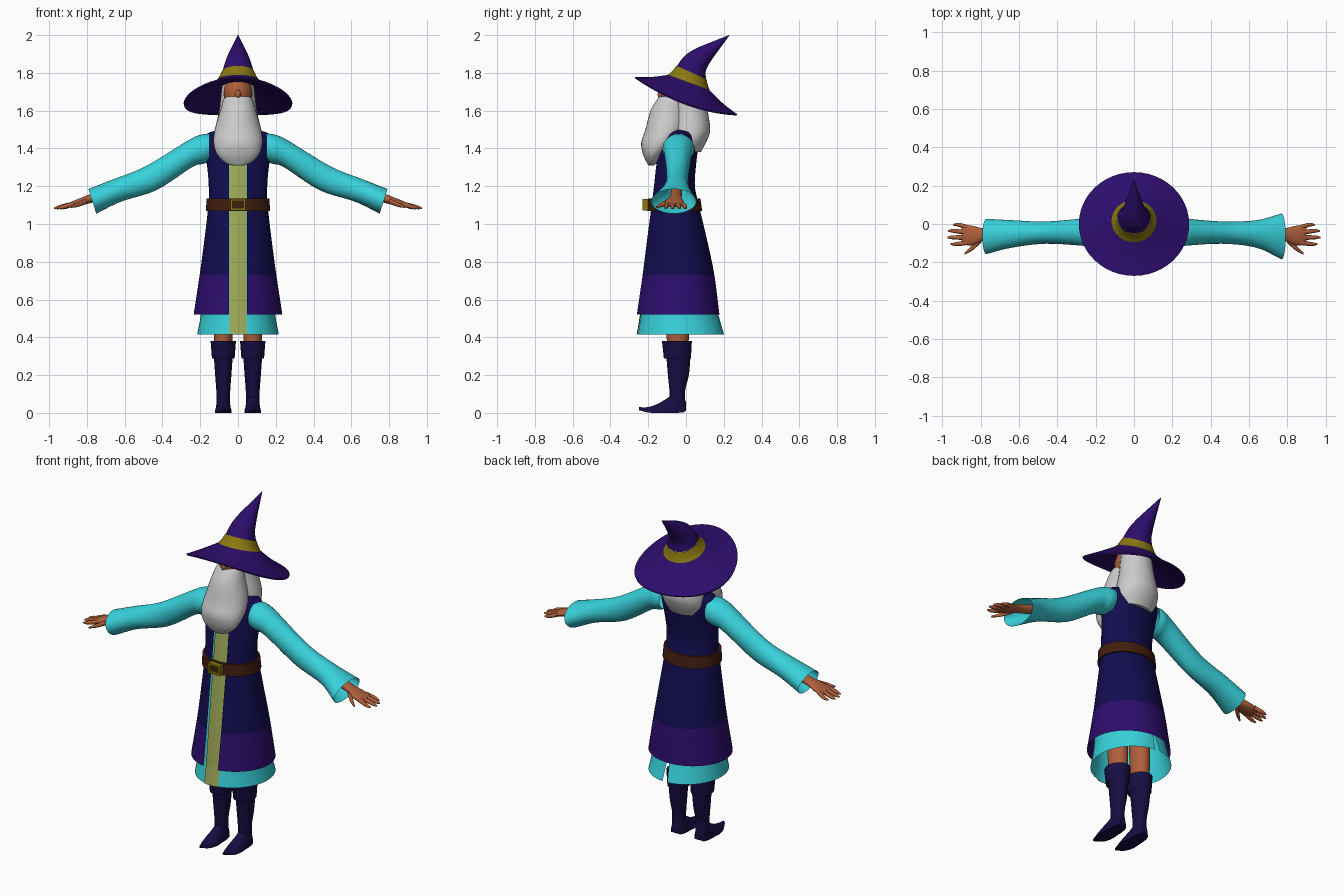
import bpy, bmesh, math
from mathutils import Vector as V

if "Cube" in bpy.data.objects:
    bpy.data.objects.remove(bpy.data.objects["Cube"])

PALETTE = {
    "cyan": (.04, .64, .71), "navy": (.006, .004, .08), "purple": (.026, .004, .15),
    "skin": (.43, .115, .045), "trim": (.35, .40, .10), "gold": (.26, .19, .005),
    "leather": (.053, .013, .005), "boot": (.008, .004, .053), "white": (.75, .75, .75),
}
MATS = {}
for key, rgb in PALETTE.items():
    MATS[key] = bpy.data.materials.new(key)
    MATS[key].diffuse_color = (*rgb, 1)


def smooth_rows(rows, n=5):
    """Catmull-Rom interpolation between rows of numbers."""
    out = []
    for i in range(len(rows) - 1):
        b, c = rows[i], rows[i + 1]
        a = rows[i - 1] if i else [2 * p - q for p, q in zip(b, c)]
        d = rows[i + 2] if i + 2 < len(rows) else [2 * q - p for p, q in zip(b, c)]
        for k in range(n):
            t = k / n
            out.append([.5 * (2 * q + (r - p) * t + (2 * p - 5 * q + 4 * r - s) * t * t
                              + (3 * q - p - 3 * r + s) * t ** 3)
                        for p, q, r, s in zip(a, b, c, d)])
    return out + [list(rows[-1])]


def finish(name, bm, color, angle=40):
    bmesh.ops.recalc_face_normals(bm, faces=bm.faces)
    me = bpy.data.meshes.new(name)
    bm.to_mesh(me)
    bm.free()
    me.shade_smooth()
    me.set_sharp_from_angle(angle=math.radians(angle))
    me.materials.append(MATS[color])
    ob = bpy.data.objects.new(name, me)
    bpy.context.collection.objects.link(ob)
    return ob


def loft(name, rings, color, closed=True, caps=False):
    bm = bmesh.new()
    vs = [[bm.verts.new(p) for p in r] for r in rings]
    n = len(rings[0])
    for a, b in zip(vs, vs[1:]):
        for i in range(n if closed else n - 1):
            j = (i + 1) % n
            bm.faces.new((a[i], a[j], b[j], b[i]))
    if caps:
        bm.faces.new(vs[0])
        bm.faces.new(vs[-1])
    return finish(name, bm, color)


def ring(c, u, v, n=32):
    return [V(c) + V(u) * math.cos(2 * math.pi * i / n) + V(v) * math.sin(2 * math.pi * i / n)
            for i in range(n)]


def level_ring(z, rx, yf, yb, xc=0, n=32):
    return ring((xc, (yf + yb) / 2, z), (rx, 0, 0), (0, (yb - yf) / 2, 0), n)


def arc(z, rx, yf, yb, span, centre, n=48, off=0):
    """Open level arc; span is the half angle, centre 0 = front, pi = back."""
    pts = []
    for i in range(n + 1):
        t = centre + span * (2 * i / n - 1)
        pts.append(V((rx * math.sin(t), (yf + yb) / 2 - (yb - yf) / 2 * math.cos(t) - off, z)))
    return pts


def ball(name, c, r, color):
    bm = bmesh.new()
    bmesh.ops.create_uvsphere(bm, u_segments=32, v_segments=20, radius=1)
    for v in bm.verts:
        v.co = V(c) + V(v.co[i] * r[i] for i in range(3))
    return finish(name, bm, color)


def box(name, c, s, color):
    bm = bmesh.new()
    bmesh.ops.create_cube(bm, size=1)
    for v in bm.verts:
        v.co = V(c) + V(v.co[i] * s[i] for i in range(3))
    return finish(name, bm, color)


# Robe with an open front, and its hem: z, half width, front y, back y
robe = [(.52, .235, -.265, .177), (.73, .203, -.235, .15), (.9, .18, -.214, .115),
        (1.1, .157, -.188, .068), (1.2, .155, -.175, .047), (1.3, .163, -.163, .052),
        (1.4, .178, -.147, .062), (1.46, .178, -.12, .055), (1.485, .15, -.10, .045),
        (1.5, .09, -.08, .03)]
rows = smooth_rows(robe, 6)


def robe_part(name, rws, color):
    loft(name, [arc(z, rx, f, b, math.pi - math.asin(.048 / rx), math.pi)
                for z, rx, f, b in rws], color, closed=False)


robe_part("robe_hem", rows[:7], "purple")
robe_part("robe", rows[6:], "navy")

# Tunic with a small slit at the back; fifth value is the slit half width
tunic = [(.415, .216, -.255, .202, .016), (.52, .197, -.238, .172, .008),
         (.62, .19, -.228, .15, 0), (.9, .165, -.196, .095, 0), (1.1, .145, -.172, .052, 0),
         (1.3, .148, -.148, .04, 0), (1.42, .14, -.125, .035, 0)]
trows = smooth_rows(tunic)
loft("tunic", [arc(z, rx, f, b, math.pi - math.asin(max(w, 0) / rx), 0)
               for z, rx, f, b, w in trows], "cyan", closed=False)
loft("tunic_front_strip", [arc(z, rx, f, b, math.asin(.046 / rx), 0, 8, .006)
                           for z, rx, f, b, w in trows], "trim", closed=False)

# Belt and buckle
belt = [(1.068, .158, -.19, .07), (1.068, .17, -.207, .086), (1.135, .166, -.202, .076),
        (1.135, .153, -.185, .062), (1.068, .158, -.19, .07)]
loft("belt", [level_ring(*r, n=48) for r in belt], "leather")
for z in (1.078, 1.127):
    box("buckle_bar", (0, -.215, z), (.08, .03, .012), "gold")
for x in (-.034, .034):
    box("buckle_side", (x, -.215, 1.1025), (.012, .03, .06), "gold")
box("buckle_centre", (0, -.207, 1.1025), (.06, .02, .04), "leather")

# Head, hair and beard
ball("head", (0, -.035, 1.69), (.076, .098, .11), "skin")
ball("nose", (0, -.128, 1.685), (.016, .022, .026), "skin")
hair = [(1.79, .07, -.05, .07), (1.72, .086, -.06, .095), (1.6, .10, -.07, .115),
        (1.5, .122, -.08, .128), (1.44, .125, -.075, .11), (1.38, .09, -.03, .078)]
loft("hair", [level_ring(*r) for r in smooth_rows(hair)], "white", caps=True)
beard = [(1.675, .058, -.14, -.03), (1.66, .076, -.153, -.01), (1.6, .094, -.188, .0),
         (1.5, .123, -.215, .0), (1.43, .13, -.237, -.04), (1.37, .112, -.228, -.11),
         (1.325, .07, -.208, -.15), (1.31, .03, -.198, -.17)]
loft("beard", [level_ring(*r) for r in smooth_rows(beard)], "white", caps=True)


# Hat: centre y, centre z, radius, tilt in degrees, sideways droop
def hat_ring(y, z, r, deg, droop):
    a = math.radians(deg)
    pts = ring((0, y, z), (r, 0, 0), (0, r * math.cos(a), -r * math.sin(a)), 48)
    for p in pts:
        p.z -= droop * (p.x / r) ** 2
    return pts


under = [(.012, 1.72, .09, 20, 0), (.004, 1.69, .19, 20, .015), (0, 1.672, .285, 20, .042)]
upper = [(0, 1.679, .288, 20, .04), (.004, 1.71, .2, 20, .015), (.015, 1.75, .115, 20, 0)]
loft("hat_brim", [hat_ring(*r) for r in smooth_rows(under) + smooth_rows(upper)], "purple")
band = [(.015, 1.75, .117, 20, 0), (.021, 1.773, .101, 21, 0), (.029, 1.802, .087, 24, 0)]
loft("hat_band", [hat_ring(*r) for r in smooth_rows(band)], "gold")
cone = [(.029, 1.802, .084, 24, 0), (.049, 1.85, .069, 36, 0), (.086, 1.888, .054, 46, 0),
        (.134, 1.926, .036, 52, 0), (.23, 2.0, .001, 52, 0)]
loft("hat_cone", [hat_ring(*r) for r in smooth_rows(cone)], "purple", caps=True)


def along_x(name, rws, s, color, n=20):
    """Closed tube running sideways: x, y, z, half depth, half height."""
    loft(name, [ring((s * x, y, z), (0, hy, 0), (0, 0, hz), n)
                for x, y, z, hy, hz in smooth_rows(rws, 4)], color, caps=True)


for s, side in ((1, "right"), (-1, "left")):
    # Sleeve: top x, top z, bottom x, bottom z, centre y, half depth
    cuff = .12 if s > 0 else .092
    sleeve = [(.15, 1.478, .15, 1.33, -.04, .08), (.19, 1.474, .185, 1.318, -.04, .084),
              (.26, 1.445, .245, 1.3, -.042, .073), (.49, 1.305, .43, 1.18, -.045, .058),
              (.66, 1.237, .62, 1.118, -.052, .072), (.792, 1.185, .75, 1.055, -.065, cuff)]
    loft(side + "_sleeve", [ring((s * (a + c) / 2, y, (b + d) / 2), (0, hy, 0),
                                 (s * (a - c) / 2, 0, (b - d) / 2))
                            for a, b, c, d, y, hy in smooth_rows(sleeve)], "cyan")

    # Hand
    along_x(side + "_palm", [(.66, -.05, 1.17, .03, .028), (.78, -.055, 1.135, .032, .024),
                             (.84, -.06, 1.115, .05, .02), (.88, -.058, 1.104, .052, .015),
                             (.9, -.058, 1.099, .045, .008)], s, "skin")
    for y0, y1, tip in ((-.018, -.004, .945), (-.045, -.036, .97),
                        (-.071, -.07, .974), (-.097, -.105, .957)):
        along_x(side + "_finger", [(.87, y0, 1.106, .013, .013),
                                   (tip - .03, y1, 1.09, .0105, .011),
                                   (tip, y1, 1.083, .004, .004)], s, "skin", 12)
    along_x(side + "_thumb", [(.80, -.085, 1.122, .015, .015), (.845, -.125, 1.103, .014, .012),
                              (.885, -.155, 1.09, .005, .005)], s, "skin", 12)

    # Leg and boot
    x = s * .078
    leg = [(.3, .045, -.095, .01), (.43, .05, -.105, .017), (.9, .06, -.12, .02)]
    loft(side + "_leg", [level_ring(*r, xc=x) for r in leg], "skin", caps=True)
    shaft = [(.04, .036, -.085, -.003), (.12, .037, -.088, -.004), (.2, .043, -.096, .015),
             (.3, .05, -.104, .024)]
    loft(side + "_boot_shaft", [level_ring(*r, xc=x) for r in smooth_rows(shaft)], "boot")
    fold = [(.3, .048, -.1, .02), (.287, .06, -.117, .026), (.38, .067, -.127, .031),
            (.38, .058, -.117, .022), (.34, .048, -.1, .012)]
    loft(side + "_boot_cuff", [level_ring(*r, xc=x) for r in fold], "boot")
    # Foot: y, bottom z, top z, half width
    foot = [(-.001, .012, .06, .018), (-.015, .003, .085, .032), (-.055, 0, .105, .04),
            (-.1, 0, .077, .042), (-.15, 0, .048, .044), (-.2, .002, .031, .031),
            (-.248, .014, .03, .007)]
    rings = []
    for y, lo, hi, hx in smooth_rows(foot):
        lo = max(lo, 0)
        r = ring((x, y, lo), (hx, 0, 0), (0, 0, hi - lo), 24)
        for p in r:
            p.z = max(p.z, lo)
        rings.append([p for i, p in enumerate(r) if i <= 12])
    loft(side + "_boot_foot", rings, "boot", caps=True)

for m in bpy.data.materials:
    if m.users and not m.is_grease_pencil:
        m.use_nodes = True
        m.node_tree.nodes["Principled BSDF"].inputs["Base Color"].default_value = m.diffuse_color
